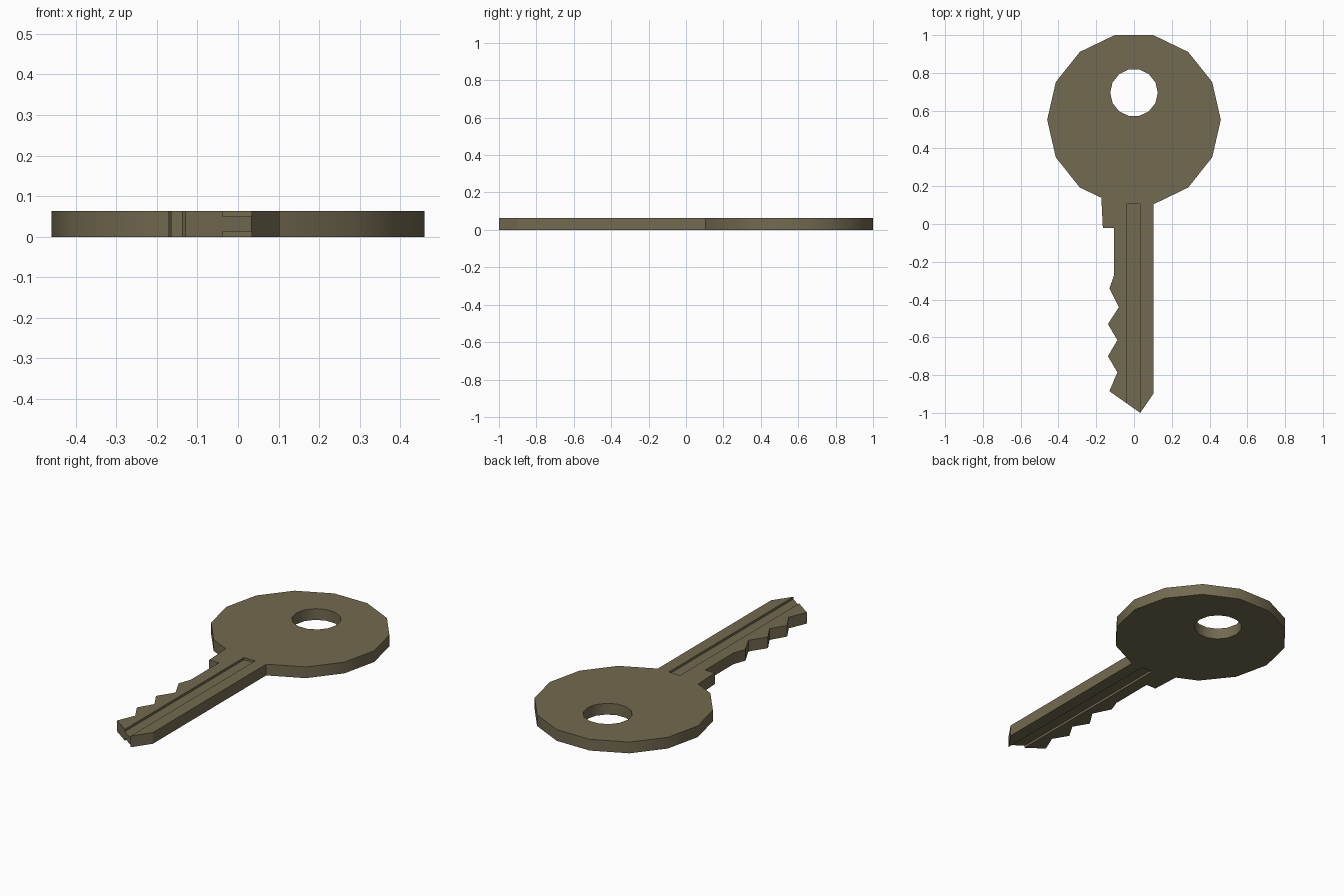
import bpy, bmesh
from math import cos, sin, tau, radians

if "Cube" in bpy.data.objects:
    bpy.data.objects.remove(bpy.data.objects["Cube"])

THICK = 0.063


def ring(cx, cy, r, n):
    return [(cx + r * cos(tau * i / n), cy + r * sin(tau * i / n)) for i in range(n)]


def prism(name, outline, z0, z1):
    """Extrude a closed xy outline from z0 to z1."""
    bm = bmesh.new()
    face = bm.faces.new([bm.verts.new((x, y, z0)) for x, y in outline])
    top = bmesh.ops.extrude_face_region(bm, geom=[face])["geom"]
    bmesh.ops.translate(bm, vec=(0, 0, z1 - z0),
                        verts=[v for v in top if isinstance(v, bmesh.types.BMVert)])
    bmesh.ops.recalc_face_normals(bm, faces=bm.faces)
    mesh = bpy.data.meshes.new(name)
    bm.to_mesh(mesh)
    bm.free()
    obj = bpy.data.objects.new(name, mesh)
    bpy.context.collection.objects.link(obj)
    return obj


def cut(target, cutter):
    mod = target.modifiers.new("cut", 'BOOLEAN')
    mod.operation = 'DIFFERENCE'
    mod.solver = 'EXACT'
    mod.object = cutter
    cutter.hide_render = True
    bpy.context.view_layer.objects.active = target
    bpy.ops.object.modifier_apply(modifier=mod.name)
    bpy.data.objects.remove(cutter)


# Bow: 14-sided head, running from its lower right corner round to the lower left
bow = ring(0, 0.552, 0.4595, 14)
bow = bow[11:] + bow[:10]

# Blade: shoulder stop, cut teeth, pointed tip
blade = [(-0.173, 0.139), (-0.165, -0.02), (-0.105, -0.02), (-0.105, -0.27),
         (-0.13, -0.34), (-0.08, -0.44), (-0.138, -0.53), (-0.088, -0.615),
         (-0.138, -0.70), (-0.088, -0.785), (-0.13, -0.885),
         (0.033, -1.0), (0.102, -0.9)]
key = prism("key", bow + blade, 0, THICK)

# Ring hole
cut(key, prism("hole_cutter", ring(0, 0.695, 0.126, 14), -0.1, 0.2))

# Long grooves on both faces of the blade
groove = [(-0.037, -1.1), (0.033, -1.1), (0.033, 0.105), (-0.037, 0.105)]
for z0, z1 in ((0.05, 0.2), (-0.1, 0.013)):
    cut(key, prism("groove_cutter", groove, z0, z1))

# Dull brass finish
brass = bpy.data.materials.new("dull_brass")
brass.diffuse_color = (0.17, 0.145, 0.08, 1)
brass.use_nodes = True
brass.node_tree.nodes["Principled BSDF"].inputs["Base Color"].default_value = brass.diffuse_color
key.data.materials.clear()
key.data.materials.append(brass)

bpy.ops.object.select_all(action='DESELECT')
key.select_set(True)
bpy.context.view_layer.objects.active = key
bpy.ops.object.shade_smooth_by_angle(angle=radians(30))
